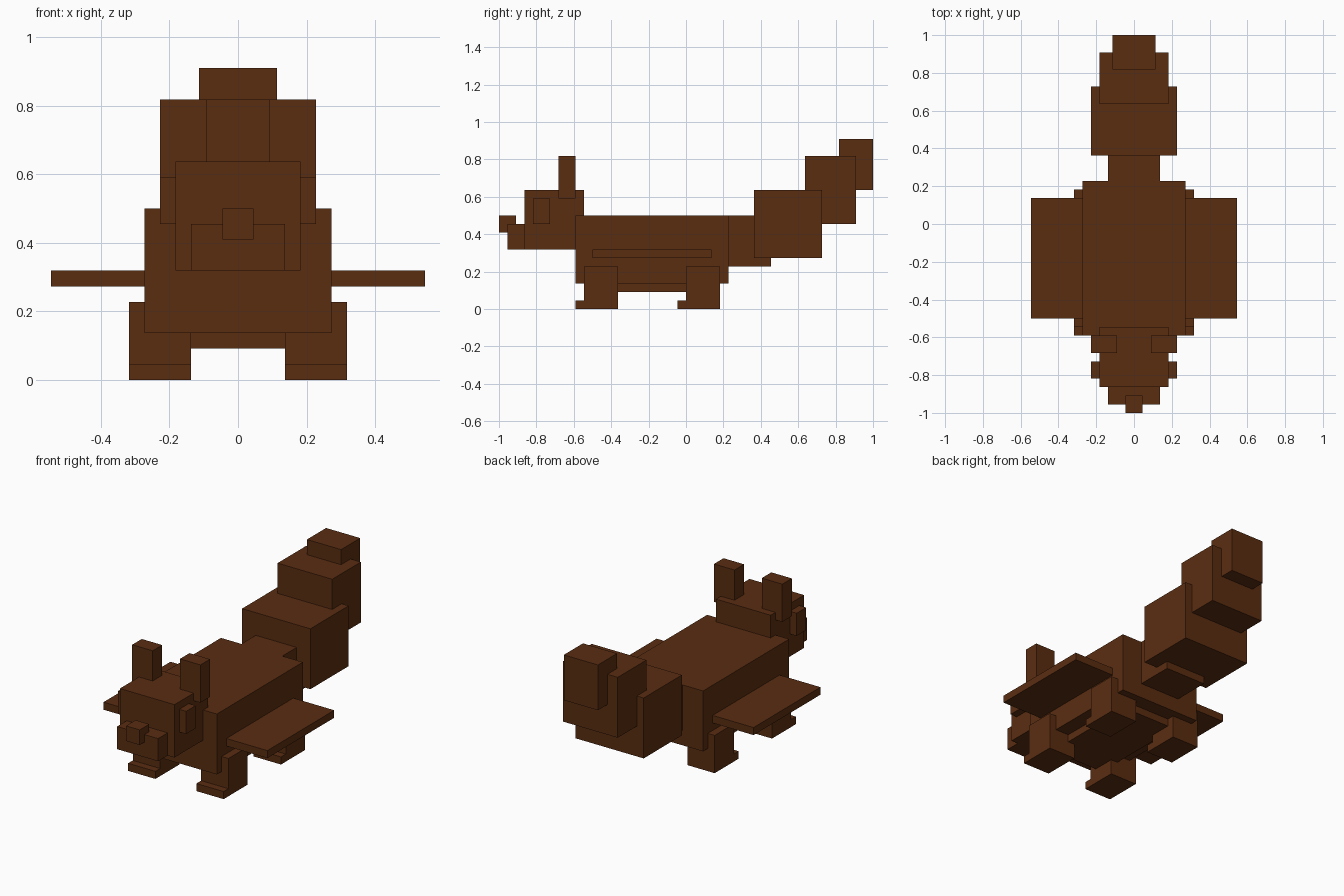
import bpy
import bmesh
from mathutils import Vector

cube = bpy.data.objects.get("Cube")
if cube:
    bpy.data.objects.remove(cube, do_unlink=True)

UNIT = 1 / 22  # the whole model sits on a grid of small blocks

brown = bpy.data.materials.new("dark brown")
brown.use_nodes = True
colour = (0.102, 0.026, 0.0055, 1)
brown.diffuse_color = colour
brown.node_tree.nodes["Principled BSDF"].inputs["Base Color"].default_value = colour


def block(name, x, y, z):
    """Box given by its (low, high) grid range on each axis."""
    low, high = (Vector(c) * UNIT for c in zip(x, y, z))
    bm = bmesh.new()
    bmesh.ops.create_cube(bm, size=1)
    bmesh.ops.scale(bm, vec=high - low, verts=bm.verts)
    mesh = bpy.data.meshes.new(name)
    bm.to_mesh(mesh)
    bm.free()
    mesh.materials.append(brown)
    obj = bpy.data.objects.new(name, mesh)
    obj.location = (low + high) / 2
    bpy.context.collection.objects.link(obj)


def centred(name, half, y, z):
    block(name, (-half, half), y, z)


def pair(name, x, y, z):
    block("left_" + name, x, y, z)
    block("right_" + name, (-x[1], -x[0]), y, z)


# Body and belly
centred("body", 6, (-13, 5), (3, 11))
centred("belly", 4, (-11, 3), (2, 3))

# Head
centred("head", 4, (-19, -12), (7, 14))
centred("snout", 3, (-21, -19), (7, 10))
centred("nose", 1, (-22, -20), (9, 11))
pair("ear", (2, 5), (-15, -13), (13, 18))
pair("cheek", (4, 5), (-18, -16), (10, 13))

# Side flaps
pair("side_flap", (6, 12), (-11, 3), (6, 7))

# Legs and toes
for end, y in (("front", -12), ("back", 0)):
    pair(end + "_leg", (3, 7), (y, y + 4), (0, 5))
    pair(end + "_toes", (3, 7), (y - 1, y), (0, 1))

# Rising tail
centred("tail_root", 3, (5, 10), (5, 11))
centred("tail_lower", 5, (8, 16), (6, 14))
centred("tail_upper", 4, (14, 20), (10, 18))
centred("tail_tip", 2.5, (18, 22), (14, 20))
